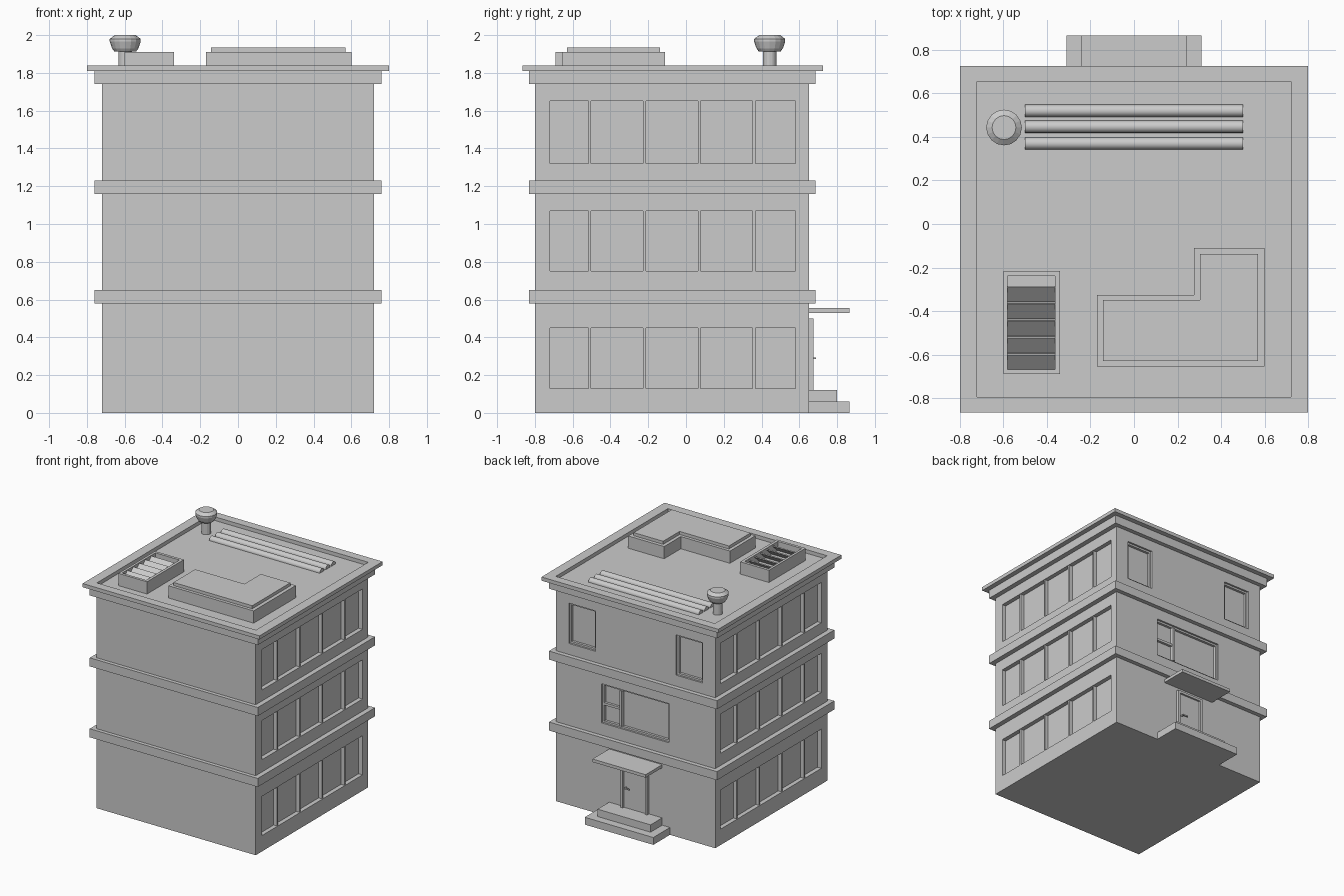
import bpy, bmesh, math
from mathutils import Matrix, Vector

if "Cube" in bpy.data.objects:
    bpy.data.objects.remove(bpy.data.objects["Cube"])


def make(name, bm):
    bmesh.ops.recalc_face_normals(bm, faces=bm.faces[:])
    me = bpy.data.meshes.new(name)
    bm.to_mesh(me)
    bm.free()
    ob = bpy.data.objects.new(name, me)
    bpy.context.collection.objects.link(ob)
    return ob


def boxes(name, items):
    """One object from boxes given as (x0, x1, y0, y1, z0, z1)."""
    bm = bmesh.new()
    for x0, x1, y0, y1, z0, z1 in items:
        m = (Matrix.Translation(((x0 + x1) / 2, (y0 + y1) / 2, (z0 + z1) / 2))
             @ Matrix.Diagonal((x1 - x0, y1 - y0, z1 - z0, 1)))
        bmesh.ops.create_cube(bm, size=1, matrix=m)
    return make(name, bm)


def cut(ob, items):
    """Carve boxes out of an object and drop the cutter."""
    cutter = boxes("cutter", items)
    cutter.hide_render = True
    mod = ob.modifiers.new("cut", 'BOOLEAN')
    mod.object, mod.operation, mod.solver = cutter, 'DIFFERENCE', 'EXACT'
    bpy.context.view_layer.objects.active = ob
    bpy.ops.object.modifier_apply(modifier=mod.name)
    bpy.data.objects.remove(cutter)


def prism(name, pts, z0, z1):
    bm = bmesh.new()
    f = bm.faces.new([bm.verts.new((x, y, z0)) for x, y in pts])
    r = bmesh.ops.extrude_face_region(bm, geom=[f])
    top = [v for v in r["geom"] if isinstance(v, bmesh.types.BMVert)]
    bmesh.ops.translate(bm, verts=top, vec=(0, 0, z1 - z0))
    return make(name, bm)


def lathe(name, profile, center, sides):
    bm = bmesh.new()
    vs = [bm.verts.new((center[0] + r, center[1], z)) for r, z in profile]
    edges = [bm.edges.new(p) for p in zip(vs, vs[1:])]
    bmesh.ops.spin(bm, geom=vs + edges, cent=(*center, 0), axis=(0, 0, 1),
                   angle=math.tau, steps=sides)
    bmesh.ops.remove_doubles(bm, verts=bm.verts[:], dist=1e-4)
    return make(name, bm)


def smooth(ob):
    bpy.ops.object.select_all(action='DESELECT')
    ob.select_set(True)
    bpy.context.view_layer.objects.active = ob
    bpy.ops.object.shade_smooth_by_angle(angle=math.radians(35))


# Walls with carved window openings
BACK, SIDE, D = 0.65, 0.72, 0.035
floors = [(0.13, 0.45), (0.75, 1.07), (1.32, 1.65)]
openings = []
for z0, z1 in floors:
    openings += [(SIDE - D, 1, -0.72, 0.58, z0, z1), (-1, -SIDE + D, -0.72, 0.58, z0, z1)]
back_windows = [(0.365, 0.605, 1.32, 1.65), (-0.605, -0.365, 1.32, 1.65),
                (-0.30, 0.31, 0.75, 1.07)]
openings += [(x0, x1, BACK - D, 1, z0, z1) for x0, x1, z0, z1 in back_windows]
walls = boxes("walls", [(-SIDE, SIDE, -0.80, BACK, 0, 1.80)])
cut(walls, openings)

# Mullions of the side window strips
bars = []
for z0, z1 in floors:
    for y in (-0.51, -0.22, 0.07, 0.36):
        for s in (-1, 1):
            x0, x1 = sorted((s * (SIDE - D - 0.005), s * (SIDE - 0.005)))
            bars.append((x0, x1, y - 0.007, y + 0.007, z0, z1))
boxes("side_window_mullions", bars)

# Back window frames
frames, t, y0, y1 = [], 0.015, BACK - D - 0.005, BACK - 0.015
for x0, x1, z0, z1 in back_windows:
    frames += [(x0, x0 + t, y0, y1, z0, z1), (x1 - t, x1, y0, y1, z0, z1),
               (x0 + t, x1 - t, y0, y1, z0, z0 + t), (x0 + t, x1 - t, y0, y1, z1 - t, z1)]
frames += [(0.13, 0.15, y0, y1 + 0.01, 0.765, 1.055), (0.15, 0.295, y0, y1, 0.893, 0.913)]
boxes("back_window_frames", frames)

# Floor bands and roof rim
boxes("floor_bands", [(-0.76, 0.76, -0.83, 0.685, z, z + 0.07) for z in (0.58, 1.16, 1.74)])
rim = boxes("roof_rim", [(-0.80, 0.80, -0.865, 0.725, 1.81, 1.84)])
cut(rim, [(-0.72, 0.72, -0.795, 0.655, 1.7, 2)])

# Entrance: steps, canopy, door
boxes("lower_step", [(-0.31, 0.31, 0.60, 0.865, 0, 0.06)])
boxes("upper_step", [(-0.24, 0.24, 0.60, 0.80, 0.06, 0.12)])
boxes("canopy", [(-0.24, 0.24, 0.64, 0.865, 0.53, 0.555)])
boxes("door_frame", [(-0.12, -0.10, 0.64, 0.675, 0.12, 0.50),
                     (0.10, 0.12, 0.64, 0.675, 0.12, 0.50),
                     (-0.10, 0.10, 0.64, 0.675, 0.48, 0.50)])
boxes("door", [(-0.10, 0.10, 0.64, 0.66, 0.12, 0.48)])
boxes("door_handle", [(0.07, 0.08, 0.655, 0.687, 0.284, 0.294),
                      (0.035, 0.08, 0.679, 0.687, 0.284, 0.294)])

# L-shaped roof housing with inset lid
def l_shape(x0, x1, y0, y1, nx, ny):
    return [(x0, y0), (x1, y0), (x1, y1), (nx, y1), (nx, ny), (x0, ny)]


prism("roof_housing", l_shape(-0.17, 0.60, -0.655, -0.11, 0.275, -0.325), 1.80, 1.91)
prism("roof_housing_lid", l_shape(-0.143, 0.57, -0.63, -0.138, 0.303, -0.35), 1.90, 1.935)

# Roof vent with slanted slats
vent = boxes("vent_box", [(-0.60, -0.34, -0.69, -0.215, 1.80, 1.91)])
cut(vent, [(-0.58, -0.363, -0.668, -0.238, 1.835, 2)])
bm = bmesh.new()
for i in range(5):
    m = (Matrix.Translation((-0.4715, -0.632 + 0.0775 * i, 1.871))
         @ Matrix.Rotation(math.radians(42), 4, 'X')
         @ Matrix.Diagonal((0.217, 0.092, 0.008, 1)))
    bmesh.ops.create_cube(bm, size=1, matrix=m)
make("vent_slats", bm)

# Roof pipes, half sunk into the roof
bm = bmesh.new()
for y in (0.52, 0.447, 0.37):
    m = Matrix.Translation((0, y, 1.811)) @ Matrix.Rotation(math.pi / 2, 4, 'Y')
    bmesh.ops.create_cone(bm, cap_ends=True, segments=16, radius1=0.028, radius2=0.028,
                          depth=1.0, matrix=m)
smooth(make("roof_pipes", bm))

# Chimney cowl on its post
lathe("chimney_post", [(0, 1.80), (0.036, 1.80), (0.036, 1.92), (0, 1.92)], (-0.597, 0.443), 16)
lathe("chimney_cowl", [(0, 1.912), (0.057, 1.912), (0.07, 1.93), (0.082, 1.965),
                       (0.082, 1.98), (0.055, 2.0), (0, 2.0)], (-0.597, 0.443), 16)
